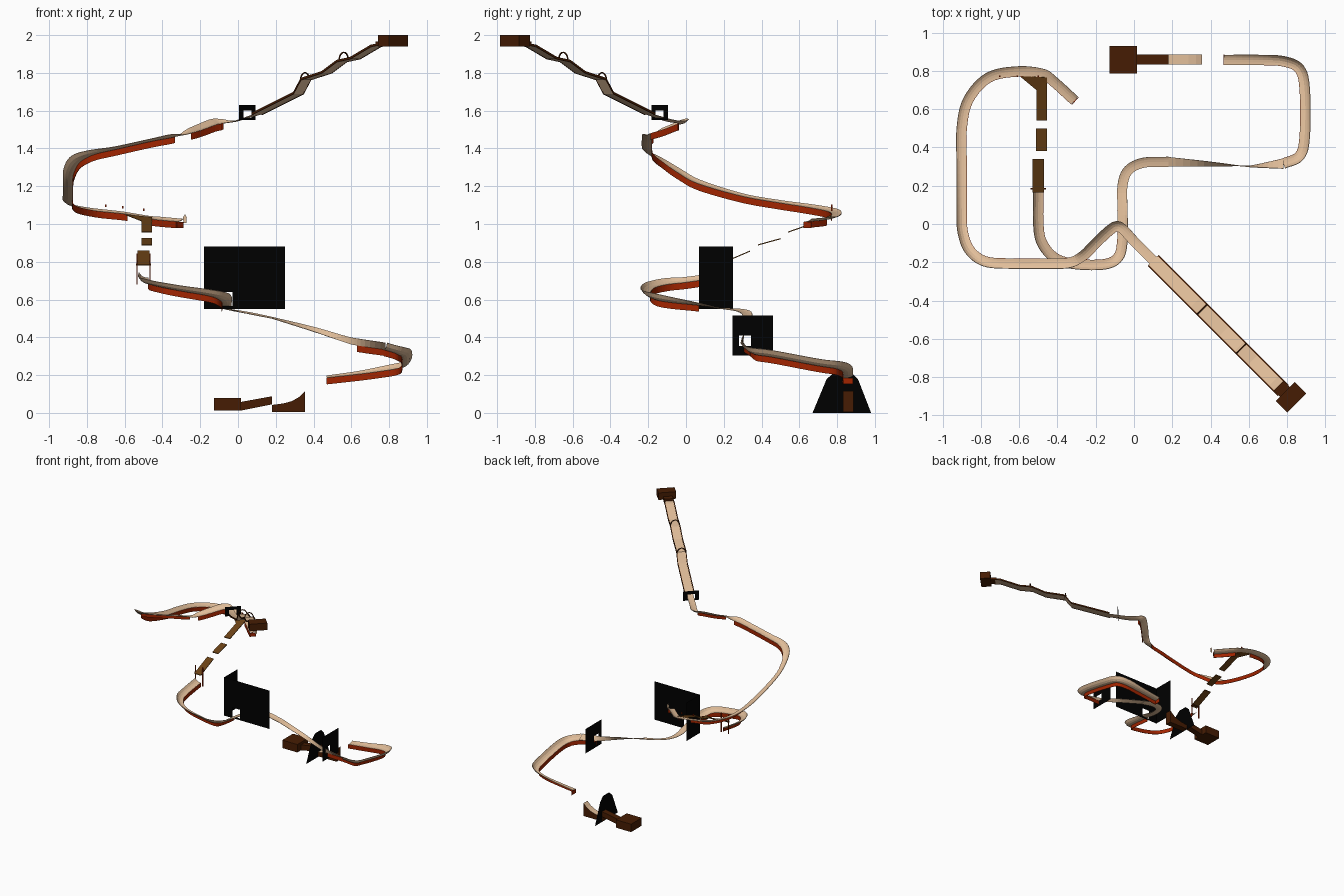
import bpy, bmesh, math
from mathutils import Vector, Matrix

old = bpy.data.objects.get("Cube")
if old:
    bpy.data.objects.remove(old, do_unlink=True)


def material(name, rgb):
    m = bpy.data.materials.new(name)
    m.use_nodes = True
    m.diffuse_color = (*rgb, 1)
    m.node_tree.nodes["Principled BSDF"].inputs["Base Color"].default_value = (*rgb, 1)
    return m


TAN = material("light wood", (0.75, 0.51, 0.32))
RED = material("red", (0.36, 0.018, 0.0))
DARK = material("dark wood", (0.062, 0.012, 0.001))
BROWN = material("medium wood", (0.15, 0.055, 0.008))
BLACK = material("black", (0.0, 0.0, 0.0))


def finish(name, bm, *mats):
    bmesh.ops.recalc_face_normals(bm, faces=bm.faces)
    me = bpy.data.meshes.new(name)
    bm.to_mesh(me)
    bm.free()
    for m in mats:
        me.materials.append(m)
    ob = bpy.data.objects.new(name, me)
    bpy.context.collection.objects.link(ob)
    return ob


def box(name, lo, hi, mat, turn=Matrix()):
    bm = bmesh.new()
    lo, hi = Vector(lo), Vector(hi)
    bmesh.ops.create_cube(bm, size=1, matrix=turn @ Matrix.Translation((lo + hi) / 2)
                          @ Matrix.Diagonal((*(hi - lo), 1)))
    return finish(name, bm, mat)


def place(x, y, degrees):
    return Matrix.Translation((x, y, 0)) @ Matrix.Rotation(math.radians(degrees), 4, 'Z')


def sheet(name, turn, outlines, mat):
    """Flat upright sheet made of (u, z) outlines along the local x axis."""
    bm = bmesh.new()
    for pts in outlines:
        bm.faces.new([bm.verts.new(turn @ Vector((u, 0, z))) for u, z in pts])
    finish(name, bm, mat)


def rect(u0, u1, z0, z1):
    return [(u0, z0), (u1, z0), (u1, z1), (u0, z1)]


def holed(a, b, z0, z1, hole):
    h0, h1, hz0, hz1 = hole
    return [rect(a, h0, z0, z1), rect(h1, b, z0, z1), rect(h0, h1, hz1, z1), rect(h0, h1, z0, hz0)]


def extrude_profile(name, pts, axis, lo, hi, mats):
    """Extrude a (u, z) outline along x or y; upward faces take the last material."""
    bm = bmesh.new()
    make = (lambda u, z, t: (t, u, z)) if axis == 'x' else (lambda u, z, t: (u, t, z))
    f = bm.faces.new([bm.verts.new(make(u, z, lo)) for u, z in pts])
    ext = bmesh.ops.extrude_face_region(bm, geom=[f])
    move = Vector(make(0, 0, hi - lo))
    bmesh.ops.translate(bm, vec=move, verts=[v for v in ext["geom"] if isinstance(v, bmesh.types.BMVert)])
    bmesh.ops.recalc_face_normals(bm, faces=bm.faces)
    for f in bm.faces:
        f.material_index = len(mats) - 1 if f.normal.z > 0.3 else 0
    return finish(name, bm, *mats)


def spline(pts, n=6):
    pts = [Vector(p) for p in pts]
    ext = [2 * pts[0] - pts[1]] + pts + [2 * pts[-1] - pts[-2]]
    out = []
    for p0, p1, p2, p3 in zip(ext, ext[1:], ext[2:], ext[3:]):
        for i in range(n):
            t = i / n
            out.append(p1 + 0.5 * t * ((p2 - p0) + t * ((2 * p0 - 5 * p1 + 4 * p2 - p3)
                       + t * (3 * (p1 - p2) + p3 - p0))))
    return out + [pts[-1]]


def ribbon(name, rows, keep, mat, thick=0.003):
    bm = bmesh.new()
    vs = [[bm.verts.new(p) for p in r] for r in rows]
    for i in range(len(vs) - 1):
        if keep[i] and keep[i] == keep[i + 1]:
            for j in range(len(vs[i]) - 1):
                bm.faces.new((vs[i][j], vs[i][j + 1], vs[i + 1][j + 1], vs[i + 1][j]))
    bmesh.ops.delete(bm, geom=[v for v in bm.verts if not v.link_faces], context='VERTS')
    ob = finish(name, bm, mat)
    mod = ob.modifiers.new("thickness", 'SOLIDIFY')
    mod.thickness = thick
    mod.offset = 0


DROP = Vector((0, 0, 0.034))


def banked_track(name, pts, half=0.026, rise=0.036):
    """Deck with a steep outer wall, and a red skirt along its low edge."""
    path = spline(pts)
    deck, skirt, keep = [], [], []
    for i, p in enumerate(path):
        d = path[min(i + 1, len(path) - 1)] - path[max(i - 1, 0)]
        right = Vector((d.y, -d.x, 0)).normalized()
        c, b = p.xyz, p.w
        row = []
        for s in (-1, -0.5, 0, 0.5, 1):
            lift = ((1 + s * math.copysign(1, b)) / 2) ** 3 * rise * abs(b)
            row.append(c + right * s * half + Vector((0, 0, lift)))
        deck.append(row)
        side = -1 if b > 0 else 1
        low = c + right * side * half
        skirt.append([low, low - DROP])
        keep.append(side if abs(b) > 0.3 else 0)
    ribbon(name, deck, [1] * len(deck), TAN)
    ribbon(name + "_skirt", skirt, keep, RED)


# Upper run: x, y, z, bank (positive raises the right edge)
banked_track("upper_track", [
    (0.1, -0.19, 1.58, 0), (0.0, -0.09, 1.545, 0.2), (-0.055, -0.03, 1.535, 0.29),
    (-0.09, -0.012, 1.53, 0.7), (-0.13, -0.035, 1.525, 0.8), (-0.2, -0.1, 1.5, 0.7),
    (-0.265, -0.165, 1.48, 0.4), (-0.34, -0.203, 1.46, -0.45), (-0.45, -0.207, 1.44, -0.38),
    (-0.65, -0.207, 1.395, -0.42), (-0.78, -0.195, 1.365, -0.7), (-0.86, -0.135, 1.325, -1),
    (-0.895, -0.04, 1.265, -1), (-0.9, 0.07, 1.21, -0.7), (-0.9, 0.3, 1.145, -0.45),
    (-0.9, 0.5, 1.11, -0.42), (-0.865, 0.65, 1.088, -0.45), (-0.76, 0.765, 1.068, -0.42),
    (-0.61, 0.797, 1.053, -0.33), (-0.48, 0.785, 1.035, -0.2), (-0.42, 0.745, 1.022, -0.4),
    (-0.31, 0.645, 1.012, -0.4)])
box("upper_track_end", (-0.026, -0.002, 0.978), (0.026, 0.002, 1.01), RED, place(-0.308, 0.643, 48))

# Lower run up to the twist
banked_track("lower_track", [
    (-0.5, 0.17, 0.715, 0.8), (-0.5, 0.0, 0.69, 0.8), (-0.48, -0.1, 0.68, 0.9),
    (-0.41, -0.18, 0.665, 0.8), (-0.3, -0.21, 0.645, 0.8), (-0.15, -0.21, 0.62, 0.9),
    (-0.08, -0.17, 0.6, 1), (-0.06, -0.08, 0.585, 0.8), (-0.06, 0.07, 0.57, 0.3),
    (-0.06, 0.2, 0.55, -0.1), (-0.03, 0.28, 0.54, -0.25), (0.05, 0.32, 0.525, -0.28),
    (0.18, 0.325, 0.5, -0.2)])

# Twisting link, its two edges swapping sides
low_edge = spline([(0.18, 0.3, 0.5), (0.4, 0.302, 0.43), (0.57, 0.304, 0.372), (0.63, 0.308, 0.357),
                   (0.78, 0.341, 0.335)])
high_edge = spline([(0.18, 0.35, 0.507), (0.4, 0.325, 0.455), (0.57, 0.302, 0.407), (0.63, 0.296, 0.394),
                    (0.78, 0.289, 0.371)])
ribbon("twist_link", list(zip(low_edge, high_edge)), [1] * len(low_edge), TAN)
ribbon("twist_link_skirt", [(p, p - DROP) for p in low_edge], [p.x > 0.62 for p in low_edge], RED)

# Last bend
banked_track("last_bend", [
    (0.78, 0.315, 0.335, 1), (0.865, 0.355, 0.31, 1),
    (0.892, 0.46, 0.295, 1), (0.892, 0.7, 0.25, 1), (0.865, 0.81, 0.235, 1),
    (0.78, 0.85, 0.222, 0.8), (0.65, 0.857, 0.205, 0.5), (0.47, 0.857, 0.185, 0.32)])
box("last_bend_end", (0.468, 0.83, 0.152), (0.472, 0.884, 0.184), RED)

# Straight bumpy start chute with side rails
chute = [(0.78, 1.95), (0.73, 1.94), (0.62, 1.875), (0.55, 1.86), (0.47, 1.80),
         (0.36, 1.765), (0.32, 1.69), (0.1, 1.58)]
across = Vector((0.7071, 0.7071, 0))


def chute_point(x, z, s):
    return Vector((x, -0.09 - x, z)) + across * s


on = [1] * len(chute)
ribbon("start_chute", [[chute_point(x, z, -0.034), chute_point(x, z, 0.034)] for x, z in chute],
       on, TAN)
for side, label in ((-1, "right"), (1, "left")):
    ribbon(label + "_chute_rail", [[chute_point(x, z - 0.003, side * 0.037),
           chute_point(x, z + 0.009, side * 0.037)] for x, z in chute], on, DARK, 0.006)
box("start_box", (-0.042, -0.07, 1.94), (0.042, 0.07, 2.0), DARK, place(0.82, -0.905, -45))
box("start_gate", (-0.05, -0.036, 1.945), (0.0, 0.036, 1.965), DARK, place(0.79, -0.88, -45))


# Hoops over the chute
def hoop(name, centre, direction, radius, mat):
    cu = bpy.data.curves.new(name, 'CURVE')
    cu.dimensions = '3D'
    cu.bevel_depth = 0.004
    cu.bevel_resolution = 1
    sp = cu.splines.new('POLY')
    sp.points.add(10)
    for i, p in enumerate(sp.points):
        a = math.pi * i / 10
        p.co = (*(Vector(centre) + direction * radius * math.cos(a)
                  + Vector((0, 0, radius * 1.25 * math.sin(a)))), 1)
    cu.materials.append(mat)
    bpy.context.collection.objects.link(bpy.data.objects.new(name, cu))


for k, (x, z) in enumerate(((0.56, 1.865), (0.355, 1.757))):
    hoop("chute_hoop_%d" % (k + 1), chute_point(x, z, 0), across, 0.035, DARK)

# Small upright lip on the end of the upper run
sheet("track_end_lip", place(0, 0.645, 0), [[(-0.289, 1.005), (-0.274, 1.005), (-0.271, 1.035),
                                            (-0.281, 1.052), (-0.291, 1.035)]], TAN)

# Black walls the track passes through
arch_holes = holed(-0.062, 0.062, 1.55, 1.63, (-0.03, 0.03, 1.562, 1.602))
sheet("chute_arch", place(0.05, -0.14, 45), arch_holes, BLACK)
sheet("wide_wall", place(0, 0.07, 0), holed(-0.18, 0.25, 0.55, 0.88, (-0.1, -0.03, 0.565, 0.64)), BLACK)
sheet("wide_wall_return", place(-0.18, 0, 90), [rect(0.07, 0.25, 0.55, 0.88)], BLACK)
sheet("square_wall", place(0.635, 0, 90), holed(0.245, 0.46, 0.305, 0.515, (0.28, 0.345, 0.355, 0.41)), BLACK)
sheet("finish_wall", place(0.18, 0, 90), [[(0.67, 0), (0.98, 0), (0.91, 0.18), (0.87, 0.218),
                                          (0.79, 0.218), (0.745, 0.18)]], BLACK)

# Stepping boards dropping to the lower run
for k, (y0, z0, y1, z1, x) in enumerate(((0.74, 1.03, 0.54, 0.96, -0.482), (0.5, 0.925, 0.38, 0.892, -0.483),
                                         (0.34, 0.86, 0.165, 0.785, -0.5))):
    w = 0.031 if k == 2 else 0.028
    extrude_profile("drop_board_%d" % (k + 1), [(y0, z0), (y1, z1), (y1, z1 - 0.006), (y0, z0 - 0.006)],
                    'x', x - w, x + w, [BROWN])
ribbon("drop_entry", [[Vector((-0.6, 0.775, 1.05)), Vector((-0.455, 0.765, 1.035))],
                      [Vector((-0.51, 0.70, 1.015)), Vector((-0.454, 0.70, 1.012))]], [1, 1], BROWN)

# Frame at the start of the lower run
for x in (-0.535, -0.465):
    box("frame_post", (x - 0.003, 0.182, 0.68), (x + 0.003, 0.188, 0.845), RED)
box("frame_bar", (-0.54, 0.181, 0.78), (-0.46, 0.189, 0.79), DARK)

# Small pegs on the rear bend
for x, z in ((-0.7, 1.097), (-0.61, 1.088), (-0.5, 1.075)):
    box("bend_peg", (x - 0.004, 0.768, z - 0.006), (x + 0.004, 0.776, z + 0.006), RED)

# Landing ramp, finish slope and finish box
extrude_profile("landing_ramp", [(0.18, 0.005), (0.355, 0.005), (0.355, 0.115), (0.325, 0.085),
                                 (0.285, 0.062), (0.24, 0.05), (0.18, 0.042)], 'y', 0.832, 0.886, [DARK, TAN])
extrude_profile("finish_slope", [(0.015, 0.012), (0.18, 0.045), (0.18, 0.088), (0.015, 0.058)],
                'y', 0.834, 0.884, [DARK])
box("finish_box", (-0.128, 0.785, 0.012), (0.015, 0.93, 0.08), DARK)
